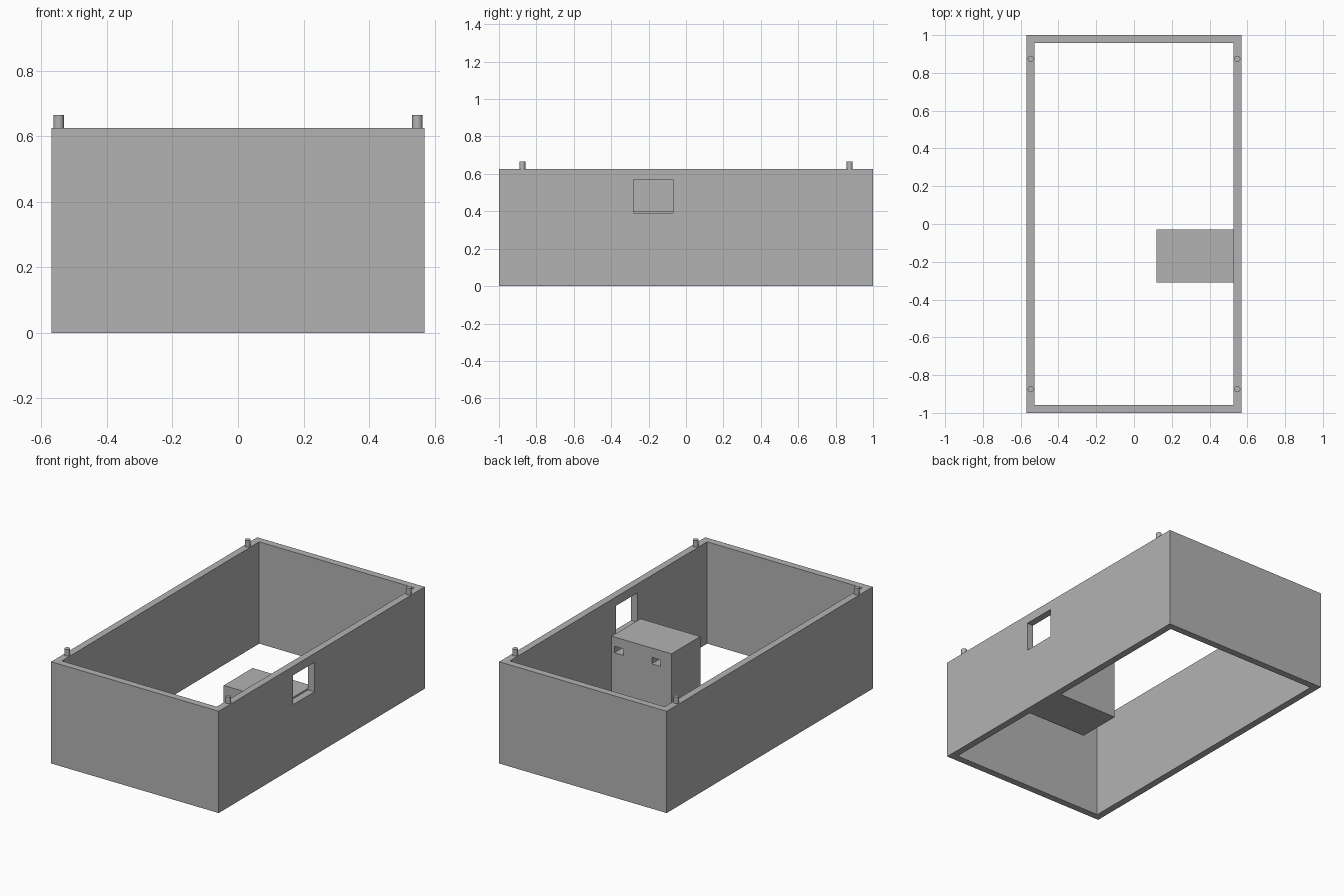
import bpy

cube = bpy.data.objects.get("Cube")
if cube:
    bpy.data.objects.remove(cube, do_unlink=True)

grey = bpy.data.materials.new("plain grey")
grey.use_nodes = True
GREY = (0.45, 0.45, 0.45, 1)
grey.diffuse_color = GREY
grey.node_tree.nodes["Principled BSDF"].inputs["Base Color"].default_value = GREY


def box(name, low, high):
    """Box between two opposite corners."""
    centre = [(a + b) / 2 for a, b in zip(low, high)]
    bpy.ops.mesh.primitive_cube_add(size=1, location=centre)
    ob = bpy.context.object
    ob.name = name
    ob.scale = [b - a for a, b in zip(low, high)]
    bpy.ops.object.transform_apply(location=True, rotation=False, scale=True)
    ob.data.materials.append(grey)
    return ob


def cut(target, name, low, high):
    """Subtract a box from the target and hide the cutter."""
    cutter = box(name, low, high)
    cutter.hide_render = True
    mod = target.modifiers.new(name, "BOOLEAN")
    mod.operation = "DIFFERENCE"
    mod.solver = "EXACT"
    mod.object = cutter
    bpy.context.view_layer.objects.active = target
    bpy.ops.object.modifier_apply(modifier=mod.name)
    bpy.data.objects.remove(cutter, do_unlink=True)


HX, HY, HEIGHT, WALL = 0.569, 1.0, 0.625, 0.043
IX, IY = HX - WALL, HY - WALL

# Open frame of four walls with a window in the left wall
walls = box("walls", (-HX, -HY, 0), (HX, HY, HEIGHT))
cut(walls, "inside", (-IX, -IY, -1), (IX, IY, 1))
cut(walls, "window", (IX - 0.1, -0.28, 0.39), (HX + 0.1, -0.07, 0.57))

# Block standing against the wall under the window, with two tie slots
block = box("block", (0.12, -0.31, 0), (IX, -0.03, 0.4))
for x in (0.193, 0.447):
    cut(block, "slot", (x, -0.5, 0.303), (x + 0.06, 0.1, 0.343))

# Locating pegs on the rim
for sx in (-1, 1):
    for sy in (-1, 1):
        bpy.ops.mesh.primitive_cylinder_add(
            vertices=24, radius=0.016, depth=0.04,
            location=(sx * 0.547, sy * 0.875, HEIGHT + 0.02))
        peg = bpy.context.object
        peg.name = f"{'left' if sx > 0 else 'right'}_{'back' if sy > 0 else 'front'}_peg"
        peg.data.materials.append(grey)
        bpy.ops.object.shade_smooth_by_angle()
